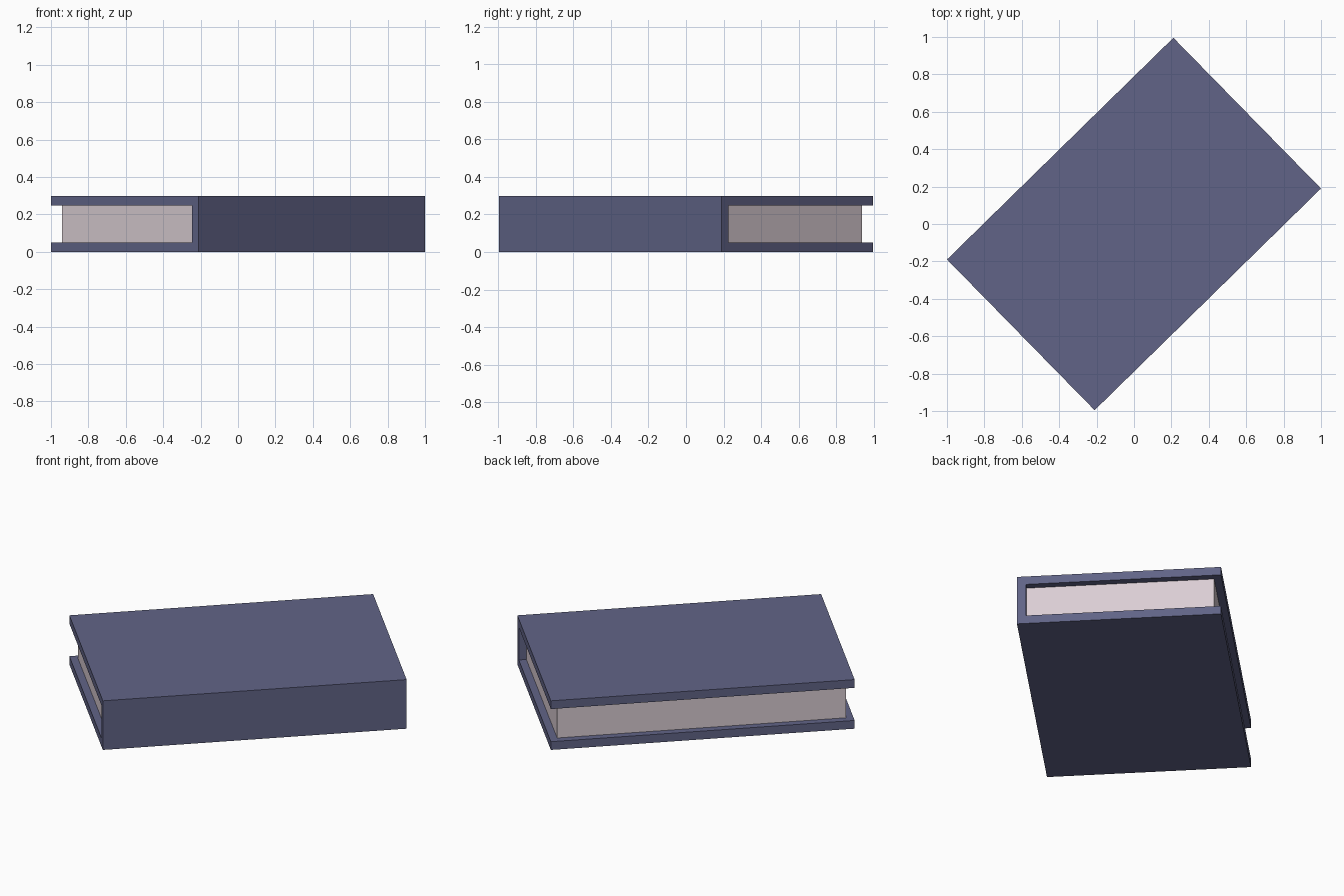
import bpy, bmesh, math
from mathutils import Matrix

if "Cube" in bpy.data.objects:
    bpy.data.objects.remove(bpy.data.objects["Cube"])

ANGLE = math.radians(44.4)
A, B, H = 0.847, 0.564, 0.298   # half length, half width, thickness
T, INSET = 0.05, 0.042          # board thickness, page recess


def srgb(*rgb):
    return tuple((c / 255 / 12.92) if c < 11 else ((c / 255 + 0.055) / 1.055) ** 2.4 for c in rgb) + (1,)


def material(name, colour):
    m = bpy.data.materials.new(name)
    m.diffuse_color = colour
    m.use_nodes = True
    m.node_tree.nodes["Principled BSDF"].inputs["Base Color"].default_value = m.diffuse_color
    return m


def prism(name, profile, u0, u1, mat):
    """Extrude a (v, z) profile along the book's length, then turn the book."""
    bm = bmesh.new()
    face = bm.faces.new([bm.verts.new((u0, v, z)) for v, z in profile])
    ext = bmesh.ops.extrude_face_region(bm, geom=[face])
    moved = [g for g in ext["geom"] if isinstance(g, bmesh.types.BMVert)]
    bmesh.ops.translate(bm, verts=moved, vec=(u1 - u0, 0, 0))
    bmesh.ops.recalc_face_normals(bm, faces=bm.faces)
    bm.transform(Matrix.Rotation(ANGLE, 4, 'Z'))
    me = bpy.data.meshes.new(name)
    bm.to_mesh(me)
    bm.free()
    me.materials.append(mat)
    ob = bpy.data.objects.new(name, me)
    bpy.context.collection.objects.link(ob)


cover_mat = material("slate blue cover", srgb(97, 100, 135))
page_mat = material("pale pages", srgb(218, 205, 211))

# Cover: C-shaped wrap with two boards and a spine
prism("cover", [(-B, 0), (B, 0), (B, T), (-B + T, T),
                (-B + T, H - T), (B, H - T), (B, H), (-B, H)], -A, A, cover_mat)

# Page block, recessed on the three open sides
prism("pages", [(-B + T, T), (B - INSET, T), (B - INSET, H - T), (-B + T, H - T)],
      -A + INSET, A - INSET, page_mat)
